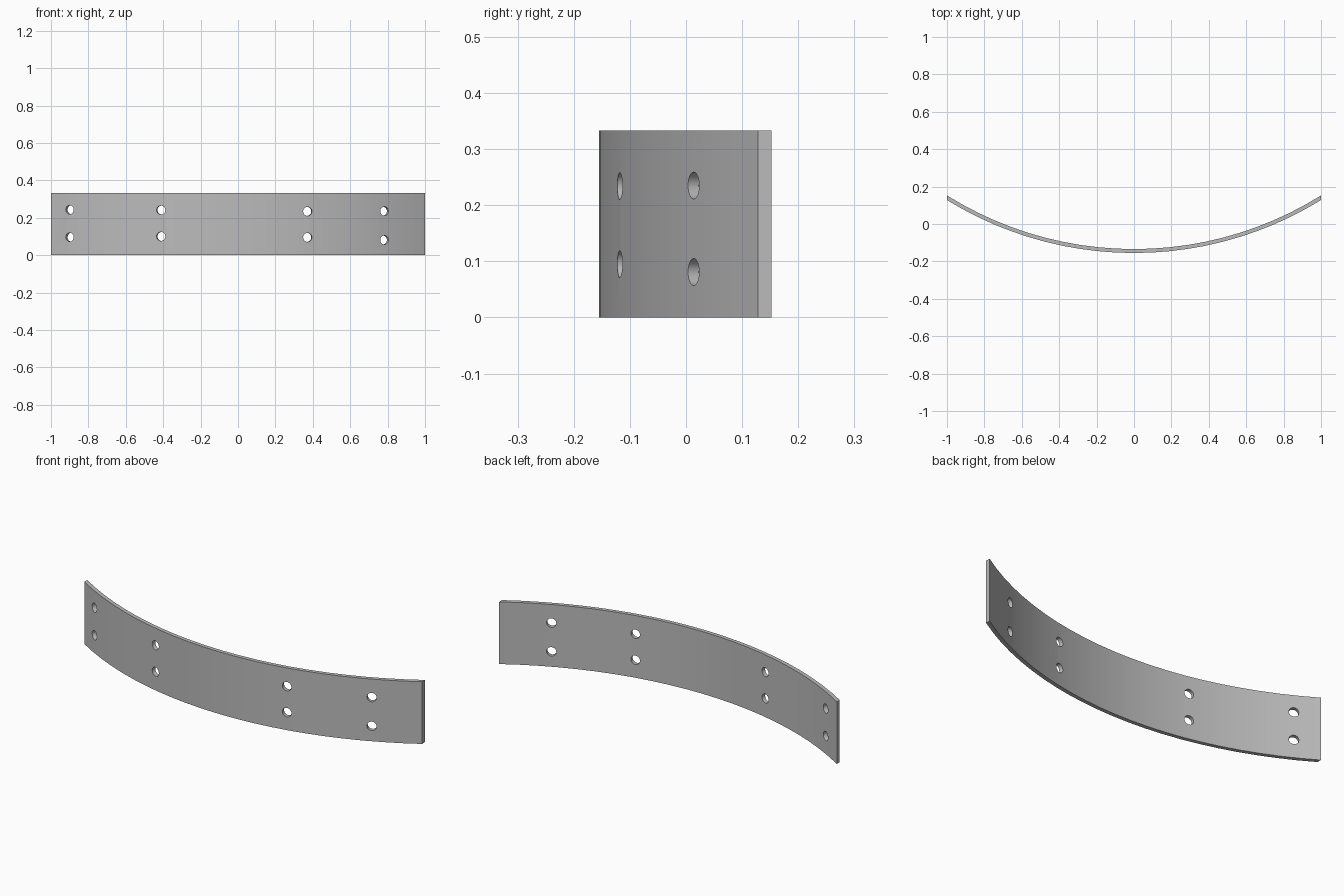
import bpy
import bmesh
from math import asin, sin, cos, pi
from mathutils import Matrix, Vector

cube = bpy.data.objects.get("Cube")
if cube:
    bpy.data.objects.remove(cube)

R_OUT, R_IN = 1.908, 1.887      # front and back radii
CY = 1.753                      # y of the bend centre
HEIGHT = 0.333
SEGMENTS = 22

grey = bpy.data.materials.new("plain grey")
grey.use_nodes = True
grey.diffuse_color = (0.5, 0.5, 0.5, 1)
grey.node_tree.nodes["Principled BSDF"].inputs["Base Color"].default_value = (0.5, 0.5, 0.5, 1)


def make_object(name, bm):
    mesh = bpy.data.meshes.new(name)
    bmesh.ops.recalc_face_normals(bm, faces=bm.faces)
    bm.to_mesh(mesh)
    bm.free()
    obj = bpy.data.objects.new(name, mesh)
    mesh.materials.append(grey)
    bpy.context.collection.objects.link(obj)
    return obj


def arc_point(radius, t, z):
    """Point on an arc whose ends stop at x = -1 and x = 1."""
    a = t * asin(1 / radius)
    return (radius * sin(a), CY - radius * cos(a), z)


# Curved plate: a rectangular section swept along the arc
bm = bmesh.new()
rings = []
for i in range(SEGMENTS + 1):
    t = 2 * i / SEGMENTS - 1
    corners = ((R_OUT, 0), (R_OUT, HEIGHT), (R_IN, HEIGHT), (R_IN, 0))
    rings.append([bm.verts.new(arc_point(r, t, z)) for r, z in corners])
for a, b in zip(rings, rings[1:]):
    for k in range(4):
        n = (k + 1) % 4
        bm.faces.new((a[k], a[n], b[n], b[k]))
bm.faces.new(rings[0])
bm.faces.new(rings[-1])
plate = make_object("curved_plate", bm)

# Cutters: bolt holes square to the surface, and a hairline seam on the front
HOLES = [(-0.90, 0.243), (-0.90, 0.096), (-0.412, 0.241), (-0.412, 0.10),
         (0.372, 0.234), (0.372, 0.095), (0.783, 0.235), (0.783, 0.081)]
bm = bmesh.new()
for x, z in HOLES:
    a = asin(x / R_OUT)
    place = (Matrix.Translation(Vector((x, CY - R_OUT * cos(a), z)))
             @ Matrix.Rotation(a, 4, 'Z') @ Matrix.Rotation(pi / 2, 4, 'X'))
    bmesh.ops.create_cone(bm, cap_ends=True, segments=24, radius1=0.024,
                          radius2=0.024, depth=0.12, matrix=place)
hole_cutter = make_object("hole_cutter", bm)

bm = bmesh.new()
a = asin(-0.185 / R_OUT)
place = (Matrix.Translation(Vector((-0.185, CY - R_OUT * cos(a), HEIGHT / 2)))
         @ Matrix.Rotation(a, 4, 'Z') @ Matrix.Diagonal((0.003, 0.005, 1, 1)))
bmesh.ops.create_cube(bm, size=1, matrix=place)
seam_cutter = make_object("seam_cutter", bm)

bpy.ops.object.select_all(action='DESELECT')
bpy.context.view_layer.objects.active = plate
plate.select_set(True)
for cutter in (hole_cutter, seam_cutter):
    mod = plate.modifiers.new(cutter.name, 'BOOLEAN')
    mod.operation = 'DIFFERENCE'
    mod.solver = 'EXACT'
    mod.object = cutter
    bpy.ops.object.modifier_apply(modifier=mod.name)
    bpy.data.objects.remove(cutter)

bpy.ops.object.shade_smooth_by_angle(angle=pi / 6)
